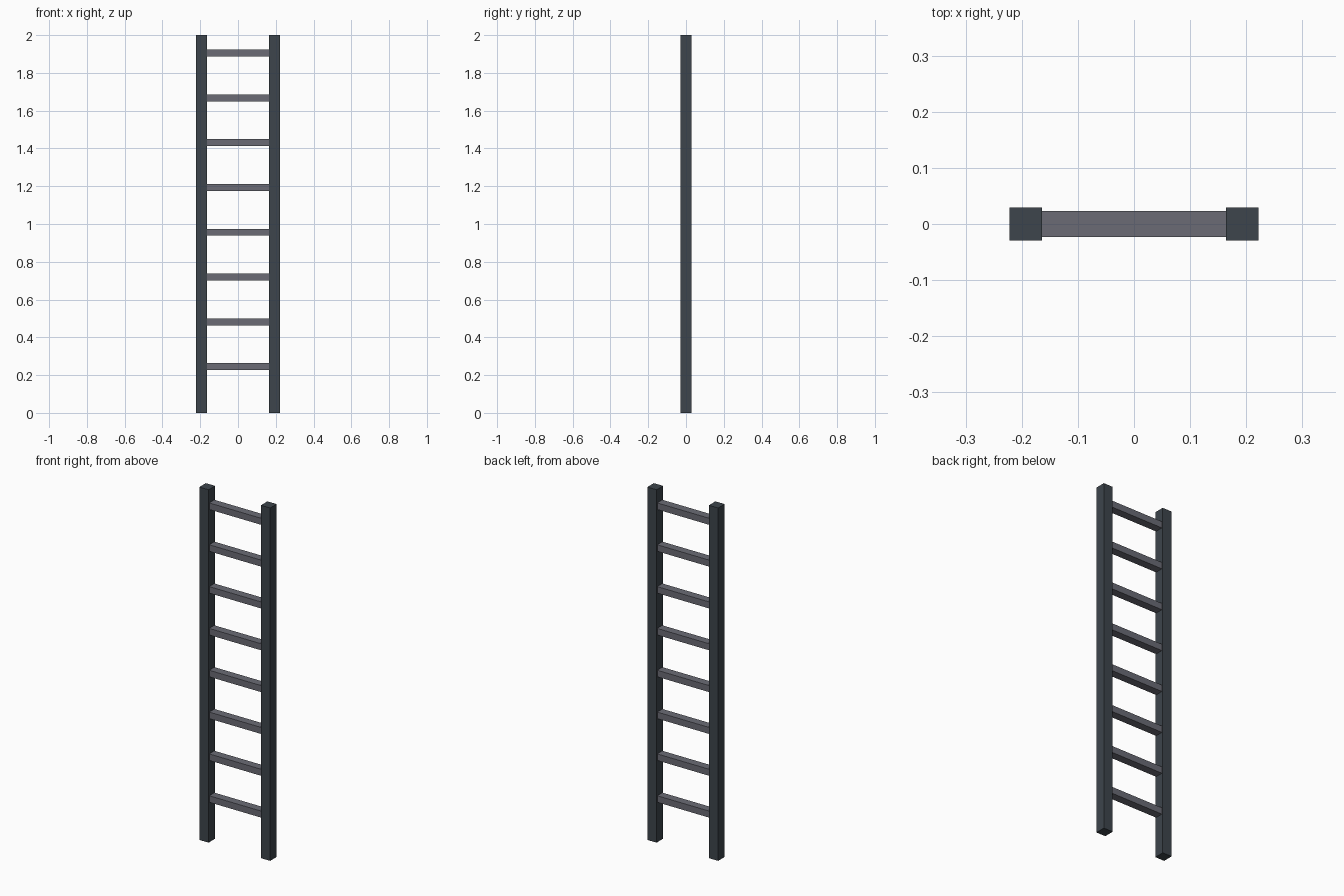
import bpy

if "Cube" in bpy.data.objects:
    bpy.data.objects.remove(bpy.data.objects["Cube"])


def material(name, colour):
    m = bpy.data.materials.new(name)
    m.diffuse_color = (*colour, 1.0)
    m.use_nodes = True
    m.node_tree.nodes["Principled BSDF"].inputs["Base Color"].default_value = m.diffuse_color
    return m


def box(name, centre, size, mat):
    bpy.ops.mesh.primitive_cube_add(size=1, location=centre)
    ob = bpy.context.object
    ob.name = name
    ob.scale = size
    bpy.ops.object.transform_apply(location=False, rotation=False, scale=True)
    ob.data.materials.append(mat)
    return ob


rail_mat = material("dark slate", (0.047, 0.059, 0.072))
rung_mat = material("mid grey", (0.145, 0.148, 0.178))

RAIL = 0.058      # square rail thickness
RAIL_X = 0.193    # rail centre offset

# Two upright side rails
for side, name in ((-1, "left_rail"), (1, "right_rail")):
    box(name, (side * RAIL_X, 0, 1), (RAIL, RAIL, 2), rail_mat)

# Eight evenly spaced rungs between the rails
for i in range(8):
    box(f"rung_{i + 1}", (0, 0, 0.245 + i * 0.2371),
        (2 * RAIL_X - RAIL + 0.004, 0.046, 0.037), rung_mat)
